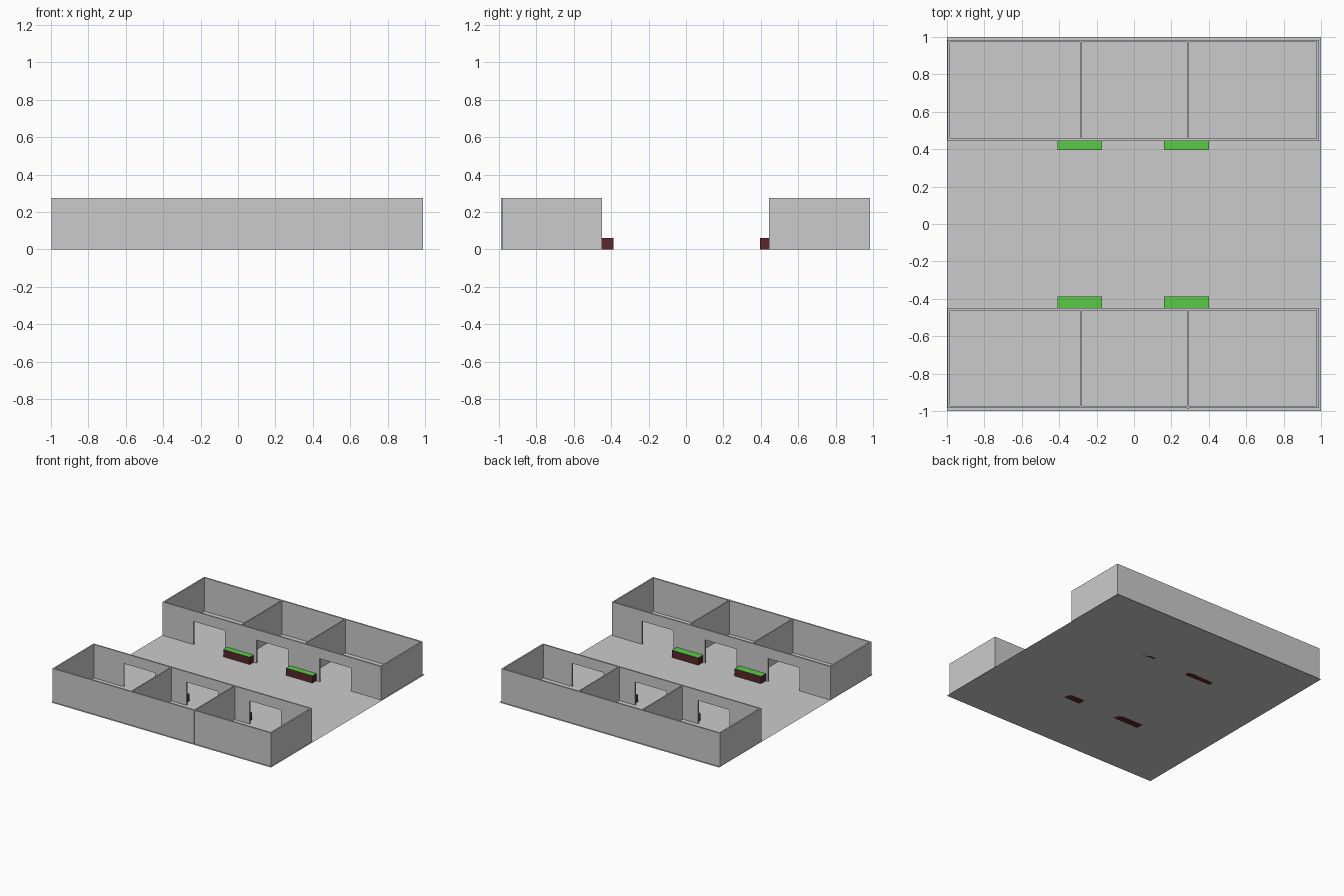
import bpy

if "Cube" in bpy.data.objects:
    bpy.data.objects.remove(bpy.data.objects["Cube"])

H = 0.275       # wall height
T = 0.012       # wall thickness
DOOR_H = 0.19


def material(name, rgb):
    m = bpy.data.materials.new(name)
    m.diffuse_color = (*rgb, 1)
    m.use_nodes = True
    m.node_tree.nodes["Principled BSDF"].inputs["Base Color"].default_value = m.diffuse_color
    return m


def add_mesh(name, verts, faces, mats=()):
    me = bpy.data.meshes.new(name)
    me.from_pydata(verts, [], faces)
    for m in mats:
        me.materials.append(m)
    ob = bpy.data.objects.new(name, me)
    bpy.context.collection.objects.link(ob)
    return ob


def box(name, x0, x1, y0, y1, z0, z1, mats=()):
    verts = [(x, y, z) for z in (z0, z1) for x, y in
             ((x0, y0), (x1, y0), (x1, y1), (x0, y1))]
    faces = [(3, 2, 1, 0), (4, 5, 6, 7), (0, 1, 5, 4),
             (1, 2, 6, 5), (2, 3, 7, 6), (3, 0, 4, 7)]
    return add_mesh(name, verts, faces, mats)


def door_wall(name, x0, x1, y0, y1, doors):
    # Outline in x/z with door notches along the floor, extruded along y
    outline = [(x0, 0)]
    for a, b in doors:
        outline += [(a, 0), (a, DOOR_H), (b, DOOR_H), (b, 0)]
    outline += [(x1, 0), (x1, H), (x0, H)]
    n = len(outline)
    verts = [(x, y, z) for y in (y0, y1) for x, z in outline]
    faces = [tuple(range(n)), tuple(range(2 * n - 1, n - 1, -1))]
    faces += [(i, i + n, (i + 1) % n + n, (i + 1) % n) for i in range(n)]
    return add_mesh(name, verts, faces)


brown = material("planter_brown", (0.1, 0.02, 0.025))
green = material("hedge_green", (0.1, 0.6, 0.06))

# Floor slab surface
add_mesh("floor", [(-1, -1, 0), (1, -1, 0), (1, 1, 0), (-1, 1, 0)], [(0, 1, 2, 3)])

X0, X1 = -0.997, 0.989
doors = [(-0.715, -0.43), (-0.143, 0.142), (0.43, 0.715)]

# Each row of rooms: y range, front ends of the two partitions, planter y range
rows = [("front", -0.985, -0.45, (-0.975, -0.99), (-0.45, -0.388)),
        ("back", 0.445, 0.985, (0.45, 0.45), (0.395, 0.445))]
for row, y0, y1, starts, (p0, p1) in rows:
    outer, inner = (y0, y1 - T) if row == "front" else (y1 - T, y0)
    box(row + "_outer_wall", X0, X1, outer, outer + T, 0, H)
    door_wall(row + "_corridor_wall", X0, X1, inner, inner + T, doors)

    # Side walls
    box(row + "_left_wall", X0, X0 + T, y0, y1, 0, H)
    box(row + "_right_wall", X1 - T, X1, y0, y1, 0, H)

    # Partitions between the rooms
    for x, start in zip((-0.285, 0.29), starts):
        box(row + "_partition", x - 0.005, x + 0.005, start, y1 - 0.005, 0, H)

    # Planters between the doors, with green tops
    for x in (-0.41, 0.16):
        planter = box(row + "_planter", x, x + 0.24, p0, p1, 0, 0.06, (brown, green))
        planter.data.polygons[1].material_index = 1
